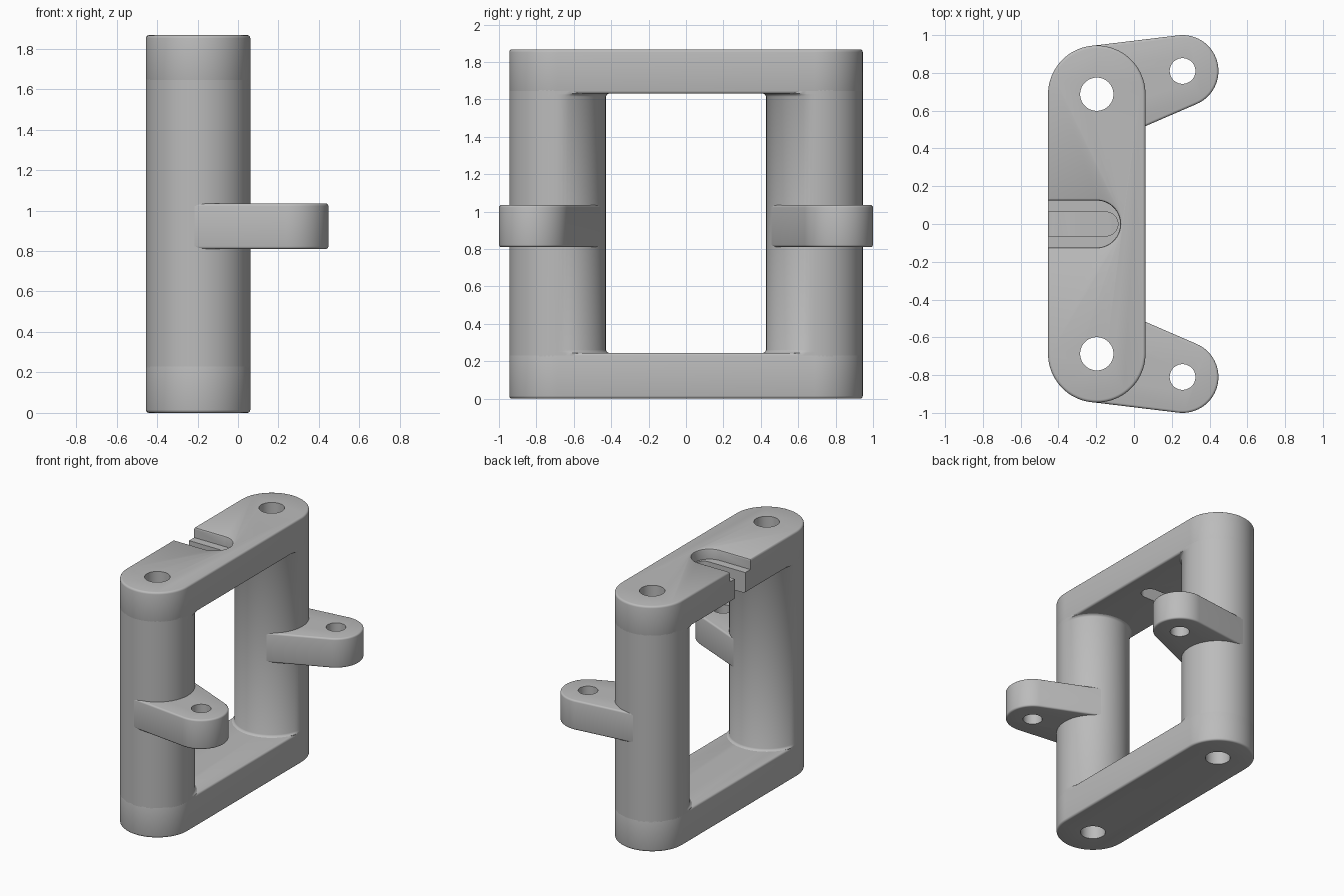
import bpy, bmesh, math
from math import cos, sin, pi

if "Cube" in bpy.data.objects:
    bpy.data.objects.remove(bpy.data.objects["Cube"])

CX, CY, R = -0.197, 0.687, 0.258      # column axis and radius
TOP, LOW, HIGH = 1.867, 0.245, 1.63   # overall height, window bottom and top

grey = bpy.data.materials.new("grey_plastic")
grey.diffuse_color = (0.5, 0.5, 0.5, 1)
grey.use_nodes = True
grey.node_tree.nodes["Principled BSDF"].inputs["Base Color"].default_value = grey.diffuse_color


def outline(circles, off, n=40):
    """Outline around one circle, or the tangent hull of two, grown by off."""
    if len(circles) == 1:
        x, y, r = circles[0]
        return [(x + (r + off) * cos(2 * pi * i / (2 * n)),
                 y + (r + off) * sin(2 * pi * i / (2 * n))) for i in range(2 * n)]
    (x1, y1, r1), (x2, y2, r2) = circles
    phi = math.atan2(y2 - y1, x2 - x1)
    beta = math.acos((r1 - r2) / math.hypot(x2 - x1, y2 - y1))
    pts = []
    for x, y, r, a, b in ((x2, y2, r2, phi - beta, phi + beta),
                          (x1, y1, r1, phi + beta, phi + 2 * pi - beta)):
        for i in range(n + 1):
            t = a + (b - a) * i / n
            pts.append((x + (r + off) * cos(t), y + (r + off) * sin(t)))
    return pts


def prism(name, circles, rings, fix=None):
    """Closed solid through a stack of (height, growth) rings."""
    bm = bmesh.new()
    loops = []
    for z, off in rings:
        pts = outline(circles, off)
        if fix:
            pts = [fix(x, y) for x, y in pts]
        loops.append([bm.verts.new((x, y, z)) for x, y in pts])
    for a, b in zip(loops, loops[1:]):
        for i in range(len(a)):
            j = (i + 1) % len(a)
            bm.faces.new((a[i], a[j], b[j], b[i]))
    bm.faces.new(loops[0][::-1])
    bm.faces.new(loops[-1])
    bmesh.ops.recalc_face_normals(bm, faces=bm.faces[:])
    me = bpy.data.meshes.new(name)
    bm.to_mesh(me)
    bm.free()
    ob = bpy.data.objects.new(name, me)
    bpy.context.collection.objects.link(ob)
    me.materials.append(grey)
    return ob


def rounded(z0, z1, b):
    """Rings for a solid with rounded top and bottom edges."""
    low = [(z0, -b), (z0 + 0.13 * b, -0.5 * b), (z0 + 0.5 * b, -0.13 * b), (z0 + b, 0)]
    return low + [(z0 + z1 - z, o) for z, o in reversed(low)]


def finish(ob, cutters):
    """Cut the openings and smooth the round faces."""
    bpy.ops.object.select_all(action='DESELECT')
    bpy.context.view_layer.objects.active = ob
    ob.select_set(True)
    for c in cutters:
        m = ob.modifiers.new("cut", 'BOOLEAN')
        m.operation, m.solver, m.object = 'DIFFERENCE', 'EXACT', c
        bpy.ops.object.modifier_apply(modifier=m.name)
    bpy.ops.object.shade_smooth_by_angle(angle=math.radians(35))


# Cutters: column bores, ear holes, stepped slot in the top beam
bores = {s: prism("bore_cutter", [(CX, s * CY, 0.088)], [(-0.2, 0), (2.1, 0)]) for s in (-1, 1)}
ear_holes = {s: prism("ear_hole_cutter", [(0.257, s * 0.81, 0.068)], [(0.6, 0), (1.3, 0)])
             for s in (-1, 1)}
recess = prism("recess_cutter", [(CX, 0, 0.124), (-0.9, 0, 0.124)],
               [(TOP - 0.08, 0), (TOP - 0.014, 0), (TOP - 0.005, 0.003),
                (TOP, 0.012), (TOP + 0.1, 0.012)])
slot = prism("slot_cutter", [(-0.148, 0, 0.063), (-0.9, 0, 0.063)], [(1.5, 0), (2.1, 0)])

# Top and bottom beams
ends = [(CX, -CY, R), (CX, CY, R)]
finish(prism("bottom_beam", ends, rounded(0, LOW, 0.015)), list(bores.values()))
finish(prism("top_beam", ends, rounded(HIGH, TOP, 0.015)),
       list(bores.values()) + [recess, slot])

for s, side in ((-1, "front"), (1, "back")):
    # Column, with a small fillet into the beams on its inner side only
    def inward(x, y):
        x = max(CX - R, min(CX + R, x))
        if s * y > CY:
            d = math.hypot(x - CX, y - s * CY)
            x, y = CX + (x - CX) * R / d, s * CY + (y - s * CY) * R / d
        return x, y

    low = [(LOW - 0.02, 0.016), (LOW, 0.016), (LOW + 0.005, 0.006), (LOW + 0.016, 0)]
    rings = low + [(LOW + HIGH - z, o) for z, o in reversed(low)]
    finish(prism(side + "_column", [(CX, s * CY, R)], rings, inward), [bores[s]])

    # Mounting ear, tangent to the column
    finish(prism(side + "_ear", [(CX, s * CY, R - 0.0005), (0.257, s * 0.81, 0.19)],
                 rounded(0.81, 1.035, 0.013)), [bores[s], ear_holes[s]])

for c in list(bores.values()) + list(ear_holes.values()) + [recess, slot]:
    bpy.data.objects.remove(c)
